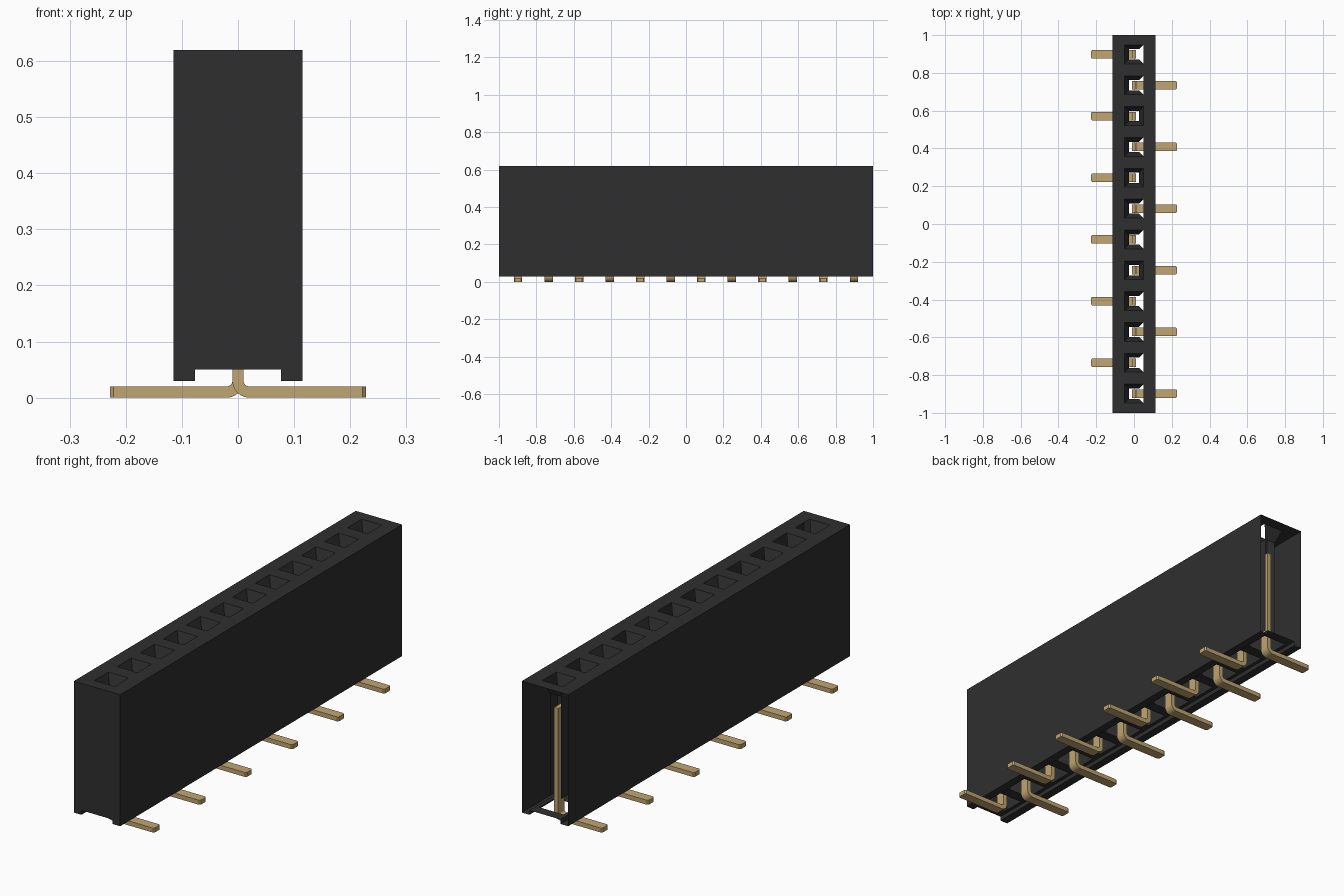
import bpy, bmesh, math

cube = bpy.data.objects.get("Cube")
if cube:
    bpy.data.objects.remove(cube, do_unlink=True)

COUNT, PITCH = 12, 0.1633
HALF_X, TOP, BASE, FLOOR = 0.115, 0.62, 0.03, 0.05
CHANNEL = 0.077                       # half width of the underside channel
OPEN_FUNNELS = {0, 1, 3, 5, 6, 8, 9, 10, 11}
rows = [(COUNT - 1) / 2 * PITCH - i * PITCH for i in range(COUNT)]


def material(name, rgb, rough):
    m = bpy.data.materials.new(name)
    m.use_nodes = True
    m.diffuse_color = (*rgb, 1)
    b = m.node_tree.nodes["Principled BSDF"]
    b.inputs["Base Color"].default_value = (*rgb, 1)
    b.inputs["Roughness"].default_value = rough
    return m


black = material("black plastic", (0.028, 0.028, 0.028), 0.6)
gold = material("gold metal", (0.53, 0.38, 0.17), 0.5)


def finish(bm, name, mat):
    mesh = bpy.data.meshes.new(name)
    bm.to_mesh(mesh)
    bm.free()
    mesh.materials.append(mat)
    ob = bpy.data.objects.new(name, mesh)
    bpy.context.collection.objects.link(ob)
    return ob


def rect(bm, hx, y0, y1, z):
    return [bm.verts.new(p) for p in
            ((-hx, y0, z), (hx, y0, z), (hx, y1, z), (-hx, y1, z))]


def ring(bm, a, b, skip=(), flip=False):
    """Four quads between two rectangles; sides are -y, +x, +y, -x."""
    for k in range(4):
        if k not in skip:
            n = (k + 1) % 4
            quad = [a[k], a[n], b[n], b[k]]
            bm.faces.new(quad[::-1] if flip else quad)


# Housing: thin shell with an open back end
bm = bmesh.new()
left = [(-CHANNEL, FLOOR), (-CHANNEL, BASE), (-HALF_X, BASE), (-HALF_X, TOP)]
profile = left + [(-x, z) for x, z in reversed(left)]
front = [bm.verts.new((x, -1, z)) for x, z in profile]
back = [bm.verts.new((x, 1, z)) for x, z in profile]
for k in range(len(profile) - 1):
    if k != 3:                        # the top is made of socket cells
        bm.faces.new((front[k], front[k + 1], back[k + 1], back[k]))
bm.faces.new(front[::-1])

# Socket cells: top plate, funnel, contact tube and pierced floor
for i, y in enumerate(rows):
    y1 = 1 if i == 0 else y + PITCH / 2
    y0 = -1 if i == COUNT - 1 else y - PITCH / 2
    mouth = rect(bm, 0.05, y - 0.05, y + 0.05, TOP)
    throat = rect(bm, 0.027, y - 0.027, y + 0.027, 0.56)
    foot = rect(bm, 0.027, y - 0.027, y + 0.027, 0.10)
    ring(bm, rect(bm, HALF_X, y0, y1, TOP), mouth)
    ring(bm, mouth, throat, skip=(1,) if i in OPEN_FUNNELS else ())
    ring(bm, throat, foot, skip=(2,) if i == 0 else ())
    ring(bm, rect(bm, CHANNEL, y0, y1, FLOOR),
         rect(bm, 0.06, y - 0.055, y + 0.055, FLOOR), flip=True)
bmesh.ops.remove_doubles(bm, verts=bm.verts, dist=1e-4)
finish(bm, "housing", black)


# Contact pins: bent strips with feet on alternating sides
def arc(r, a0, a1, n=6):
    return [(0.02 + r * math.cos(math.radians(a0 + (a1 - a0) * k / n)),
             0.03 + r * math.sin(math.radians(a0 + (a1 - a0) * k / n)))
            for k in range(n + 1)]


outline = ([(-0.01, 0.5)] + arc(0.03, 180, 270) + [(0.228, 0), (0.228, 0.02)]
           + arc(0.01, 270, 180) + [(0.01, 0.5)])
for i, y in enumerate(rows):
    side = -1 if i % 2 == 0 else 1
    bm = bmesh.new()
    face = bm.faces.new([bm.verts.new((side * x, y - 0.0225, z)) for x, z in outline])
    ext = bmesh.ops.extrude_face_region(bm, geom=[face])
    moved = [v for v in ext["geom"] if isinstance(v, bmesh.types.BMVert)]
    bmesh.ops.translate(bm, verts=moved, vec=(0, 0.045, 0))
    # Chamfer the two upright edges at the toe
    toe = [e for e in bm.edges
           if all(abs(v.co.x) > 0.22 for v in e.verts)
           and abs(e.verts[0].co.z - e.verts[1].co.z) > 0.01]
    bmesh.ops.bevel(bm, geom=toe, offset=0.006, segments=1, affect='EDGES')
    bmesh.ops.recalc_face_normals(bm, faces=bm.faces)
    pin = finish(bm, f"contact_pin_{i + 1}", gold)
    bpy.ops.object.select_all(action='DESELECT')
    pin.select_set(True)
    bpy.context.view_layer.objects.active = pin
    bpy.ops.object.shade_smooth_by_angle(angle=math.radians(30))
